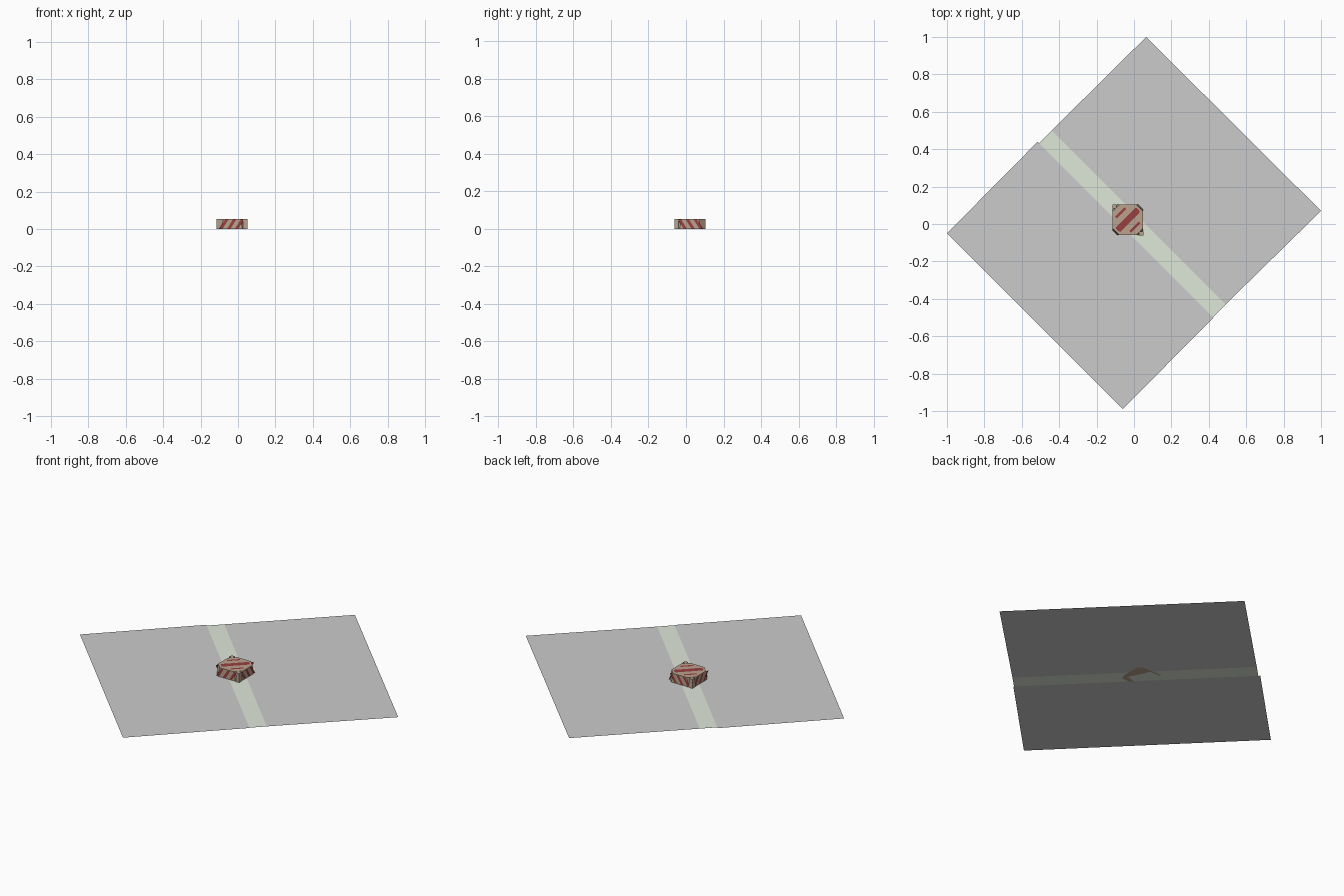
import bpy
from mathutils import Vector

if "Cube" in bpy.data.objects:
    bpy.data.objects.remove(bpy.data.objects["Cube"])


def material(name, rgb):
    m = bpy.data.materials.new(name)
    m.diffuse_color = (*rgb, 1)
    m.use_nodes = True
    m.node_tree.nodes["Principled BSDF"].inputs["Base Color"].default_value = m.diffuse_color
    return m


def mesh(name, verts, faces, mat=None):
    me = bpy.data.meshes.new(name)
    me.from_pydata(verts, [], faces)
    me.update()
    ob = bpy.data.objects.new(name, me)
    bpy.context.collection.objects.link(ob)
    if mat:
        me.materials.append(mat)
    return ob


def flat(name, pts, mat=None, z=0.0):
    return mesh(name, [(x, y, z) for x, y in pts], [tuple(range(len(pts)))], mat)


def prism(name, low, high, z0, z1, mat):
    n = len(low)
    verts = [(x, y, z0) for x, y in low] + [(x, y, z1) for x, y in high]
    faces = [tuple(reversed(range(n))), tuple(range(n, 2 * n))]
    faces += [(i, (i + 1) % n, n + (i + 1) % n, n + i) for i in range(n)]
    return mesh(name, verts, faces, mat)


tan = material("tan", (0.5, 0.36, 0.27))
red = material("dark_red", (0.32, 0.05, 0.05))
pale = material("pale_green", (0.74, 0.8, 0.69))

# ground panels and the strip between them
flat("ground_left", [(-1, -0.05), (-0.06, -0.99), (0.425, -0.5), (-0.515, 0.44)])
flat("ground_right", [(-0.44, 0.5), (0.49, -0.43), (1, 0.07), (0.065, 1)])
flat("path_strip", [(-0.51, 0.43), (0.42, -0.5), (0.49, -0.43), (-0.44, 0.5)], pale)

# striped block: nearly square foot, octagonal top
CX, CY, R, H = -0.033, 0.022, 0.081, 0.054


def octagon(cut):
    a = R - cut
    return [(CX + x, CY + y) for x, y in
            [(-a, -R), (a, -R), (R, -a), (R, a), (a, R), (-a, R), (-R, a), (-R, -a)]]


prism("block", octagon(0.024), octagon(0.036), 0, H, tan)

# corner studs on the two corners along the strip
for s in (-1, 1):
    x, y = CX + s * 0.072, CY - s * 0.072
    sq = [(x - .011, y - .011), (x + .011, y - .011), (x + .011, y + .011), (x - .011, y + .011)]
    prism("corner_stud", sq, sq, 0, H, tan)

# diagonal stripes on the top
for off, length, width in ((0, 0.078, 0.017), (0.054, 0.036, 0.007), (-0.054, 0.036, 0.007)):
    u, v = Vector((1, 1)).normalized(), Vector((-1, 1)).normalized()
    c = Vector((CX, CY)) + v * off
    pts = [c + u * (a * length) + v * (b * width)
           for a, b in ((-1, -.6), (-.94, -1), (.94, -1), (1, -.6), (1, .6), (.94, 1), (-.94, 1), (-1, .6))]
    flat("top_stripe", [tuple(p) for p in pts], red, H + 0.001)

# slanted stripes on the four sides, mirrored across the diagonal
for normal, lean in (((0, -1), 1), ((1, 0), -1), ((0, 1), -1), ((-1, 0), 1)):
    n = Vector((*normal, 0))
    t = Vector((-normal[1], normal[0], 0))
    base = Vector((CX, CY, 0)) + n * (R + 0.001)
    for k in (-1, 0, 1):
        c = k * 0.042
        s = lean * 0.015
        quad = [(c - s - .009, .003), (c - s + .009, .003), (c + s + .009, H - .003), (c + s - .009, H - .003)]
        mesh("side_stripe", [base + t * a + Vector((0, 0, z)) for a, z in quad], [(0, 1, 2, 3)], red)
